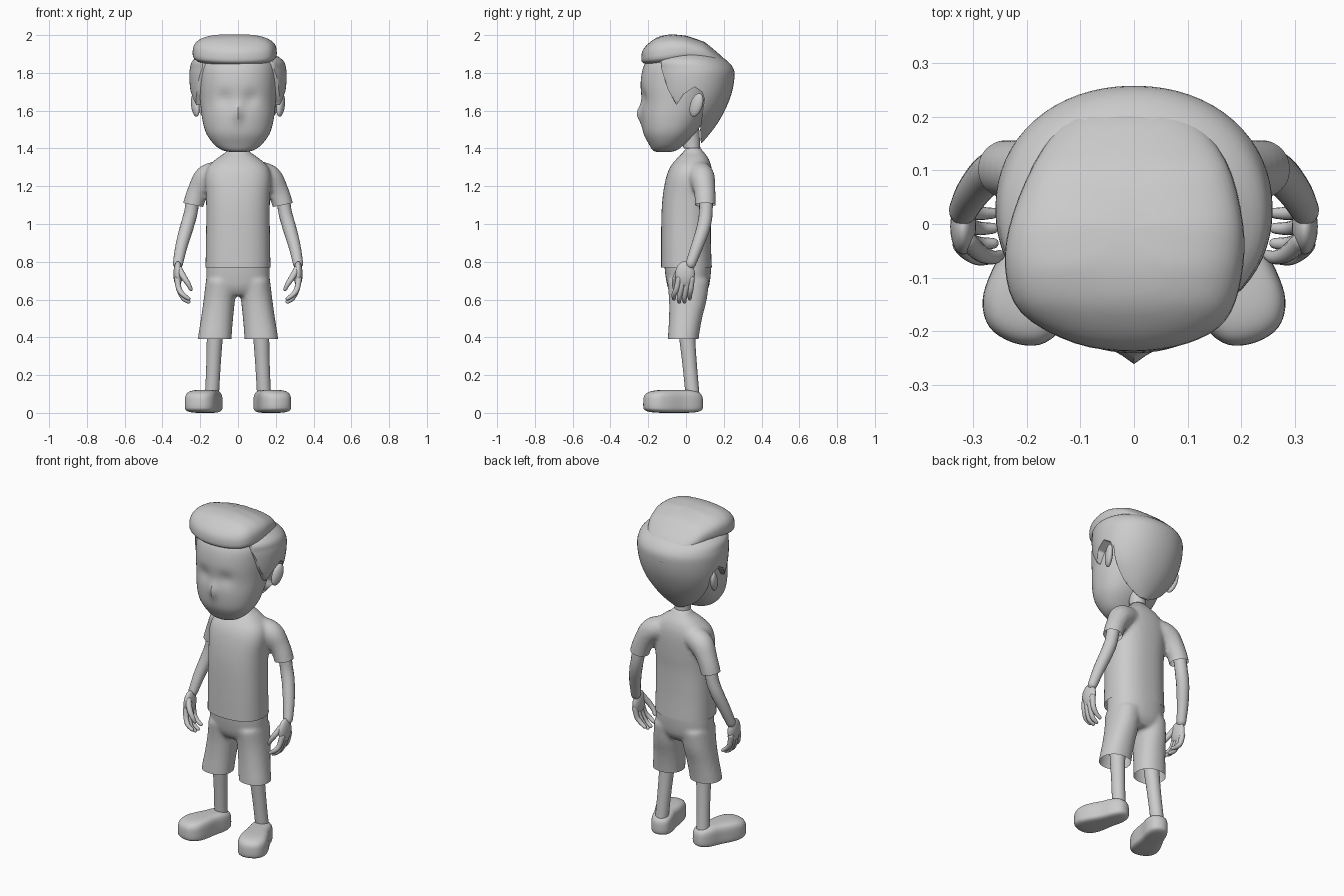
import bpy, bmesh, math
from mathutils import Vector, Matrix

if "Cube" in bpy.data.objects:
    bpy.data.objects.remove(bpy.data.objects["Cube"])

grey = bpy.data.materials.new("plain_grey")
grey.diffuse_color = (0.6, 0.6, 0.6, 1)
grey.use_nodes = True
grey.node_tree.nodes["Principled BSDF"].inputs["Base Color"].default_value = grey.diffuse_color


def spline(rows, k=5, closed=False):
    """Smooth curve through rows of numbers."""
    n, out = len(rows), []
    for i in range(n if closed else n - 1):
        pick = lambda j: rows[j % n] if closed else rows[max(0, min(n - 1, j))]
        a, b, c, d = (pick(i + j) for j in (-1, 0, 1, 2))
        for s in range(k):
            t = s / k
            out.append(tuple(0.5 * (2*q + (r-p)*t + (2*p-5*q+4*r-w)*t*t + (3*q-p-3*r+w)*t**3)
                             for p, q, r, w in zip(a, b, c, d)))
    return out if closed else out + [tuple(rows[-1])]


def lerp(table, v):
    """Piecewise linear lookup."""
    for (a, p), (b, q) in zip(table, table[1:]):
        if v <= b:
            return p + (q - p) * max(0, (v - a) / (b - a))
    return table[-1][1]


def skin(bm, rings):
    """Bridge rings of points and cap both ends."""
    vs = [[bm.verts.new(p) for p in r] for r in rings]
    n = len(vs[0])
    for a, b in zip(vs, vs[1:]):
        for i in range(n):
            bm.faces.new((a[i], a[(i+1) % n], b[(i+1) % n], b[i]))
    bm.faces.new(vs[0][::-1])
    bm.faces.new(vs[-1])


def body(bm, rows, n=2.3, count=48, side=1):
    """Stack of rounded sections; row = z, front y, back y, half width, centre x."""
    rings = []
    for z, y0, y1, rx, cx in spline(rows):
        ring = []
        for i in range(count):
            c, s = math.cos(math.tau*i/count), math.sin(math.tau*i/count)
            ring.append((side * (cx + rx * math.copysign(abs(c)**(2/n), c)),
                         (y0+y1)/2 + (y1-y0)/2 * math.copysign(abs(s)**(2/n), s), z))
        rings.append(ring)
    skin(bm, rings)


def tube(bm, rows, side=1, count=16):
    """Round-ended limb; row = x, y, z, radius."""
    pts = spline(rows)
    ps = [Vector(p[:3]) for p in pts]
    rings = []

    def add(p, t, r):
        q = t.to_track_quat('Z', 'Y')
        ring = [p + q @ Vector((r*math.cos(math.tau*i/count), r*math.sin(math.tau*i/count), 0))
                for i in range(count)]
        rings.append([(side*v.x, v.y, v.z) for v in ring])
    for i, p in enumerate(ps):
        t = (ps[min(i+1, len(ps)-1)] - ps[max(i-1, 0)]).normalized()
        r = pts[i][3]
        if i == 0:
            for a in (80, 55, 28):
                add(p - t*r*math.sin(math.radians(a)), t, r*math.cos(math.radians(a)))
        add(p, t, r)
    for a in (28, 55, 80):
        add(p + t*r*math.sin(math.radians(a)), t, r*math.cos(math.radians(a)))
    skin(bm, rings)


def dome(bm, outline, centre, low, high, mid=0.35, a=0.7, steps=12):
    """Cushion on a plan outline between a lower and an upper height curve."""
    rings = []
    for j in range(-steps, steps + 1):
        t = j / steps * math.radians(89)
        s, h = math.cos(t)**a, abs(math.sin(t))**a
        ring = []
        for x, y in outline:
            px, py = centre[0] + (x-centre[0])*s, centre[1] + (y-centre[1])*s
            lo, hi = lerp(low, py), lerp(high, py)
            m = lo + mid*(hi-lo)
            ring.append((px, py, m + h*((hi-m) if j > 0 else (lo-m))))
        rings.append(ring)
    skin(bm, rings)


def ball(bm, loc, radii, rot=Matrix()):
    m = Matrix.Translation(loc) @ rot @ Matrix.Diagonal((*radii, 1))
    bmesh.ops.create_uvsphere(bm, u_segments=24, v_segments=14, radius=1, matrix=m)


def finish(name, bm, mirror=False, angle=40):
    bmesh.ops.recalc_face_normals(bm, faces=bm.faces)
    me = bpy.data.meshes.new(name)
    bm.to_mesh(me)
    bm.free()
    ob = bpy.data.objects.new(name, me)
    bpy.context.collection.objects.link(ob)
    me.materials.append(grey)
    bpy.ops.object.select_all(action='DESELECT')
    ob.select_set(True)
    bpy.context.view_layer.objects.active = ob
    if mirror:
        ob.modifiers.new("mirror", 'MIRROR')
    bpy.ops.object.shade_smooth_by_angle(angle=math.radians(angle))
    return ob


def garment(name, bm, cuts, smooth):
    """Fuse overlapping volumes into one cloth, then open the hems."""
    ob = finish(name, bm)
    m = ob.modifiers.new("fuse", 'REMESH')
    m.mode, m.voxel_size, m.use_smooth_shade = 'VOXEL', 0.011, True
    m = ob.modifiers.new("relax", 'SMOOTH')
    m.iterations = smooth
    for m in list(ob.modifiers):
        bpy.ops.object.modifier_apply(modifier=m.name)
    bm = bmesh.new()
    bm.from_mesh(ob.data)
    for co, no, rule in cuts:
        fs = [f for f in bm.faces if rule(f.calc_center_median())]
        geom = fs + list({e for f in fs for e in f.edges}) + list({v for f in fs for v in f.verts})
        bmesh.ops.bisect_plane(bm, geom=geom, plane_co=co, plane_no=no, clear_outer=True)
    bm.to_mesh(ob.data)
    bm.free()


# head with a soft nose and eye hollows
bm = bmesh.new()
body(bm, [(1.38, -.15, -.09, .03, 0), (1.39, -.175, -.05, .08, 0), (1.42, -.195, -.01, .125, 0),
          (1.48, -.225, .05, .168, 0), (1.56, -.236, .10, .19, 0), (1.65, -.235, .14, .2, 0),
          (1.75, -.24, .17, .205, 0), (1.84, -.222, .17, .2, 0), (1.91, -.17, .13, .16, 0)], 2.2, 72)
for v in bm.verts:
    x, y, z = v.co
    if y < -.1:
        v.co.y -= .025 * math.exp(-(x/.022)**2 - ((z-1.585)/.045)**2)
        v.co.y += .014 * math.exp(-((abs(x)-.07)/.04)**2 - ((z-1.665)/.04)**2)
finish("head", bm)

bm = bmesh.new()
tube(bm, [(0, .03, 1.34, .047), (0, .03, 1.42, .045), (0, .02, 1.5, .05)], count=24)
finish("neck", bm)

# back and side hair, trimmed to a hairline seen from the side
bm = bmesh.new()
body(bm, [(1.43, -.04, .085, .06, 0), (1.47, -.08, .12, .12, 0), (1.53, -.13, .165, .175, 0),
          (1.6, -.17, .205, .222, 0), (1.68, -.19, .238, .247, 0), (1.76, -.2, .255, .257, 0),
          (1.82, -.2, .252, .255, 0), (1.87, -.19, .21, .235, 0), (1.92, -.1, .12, .15, 0)], 2.1, 64)
hair = finish("back_hair", bm)
bm = bmesh.new()
line = [(-.135, 1.95), (-.13, 1.82), (-.095, 1.71), (-.05, 1.63), (-.01, 1.69), (.045, 1.725),
        (.085, 1.70), (.098, 1.66), (.085, 1.58), (.075, 1.50), (.08, 1.40), (.35, 1.40), (.35, 1.95)]
skin(bm, [[(x, y, z) for y, z in line] for x in (-.4, .4)])
cutter = finish("hairline_cutter", bm)
cutter.hide_render = True
bpy.context.view_layer.objects.active = hair
m = hair.modifiers.new("hairline", 'BOOLEAN')
m.operation, m.object, m.solver = 'INTERSECT', cutter, 'EXACT'
bpy.ops.object.modifier_apply(modifier=m.name)
bpy.data.objects.remove(cutter)

# swept top hair
bm = bmesh.new()
plan = [(0, -.237), (.1, -.222), (.17, -.18), (.2, -.1), (.203, 0), (.17, .12), (.09, .22), (0, .257),
        (-.09, .23), (-.17, .14), (-.225, .02), (-.24, -.08), (-.21, -.165), (-.11, -.222)]
dome(bm, spline(plan, 4, True), (-.02, -.01),
     [(-.235, 1.825), (-.1, 1.84), (0, 1.86), (.1, 1.855), (.2, 1.80), (.25, 1.75)],
     [(-.235, 1.97), (-.15, 2.0), (-.08, 2.006), (0, 1.997), (.1, 1.965), (.2, 1.89), (.25, 1.81)])
finish("top_hair", bm, angle=60)

# ears
bm = bmesh.new()
ball(bm, (.226, .055, 1.63), (.02, .034, .065),
     Matrix.Rotation(math.radians(-22), 4, 'Z') @ Matrix.Rotation(math.radians(-20), 4, 'X'))
finish("ear", bm, True)

# shirt: trunk and sleeves fused
bm = bmesh.new()
body(bm, [(.72, -.132, .137, .172, 0), (.77, -.132, .137, .172, 0), (.9, -.132, .132, .17, 0),
          (1.05, -.13, .132, .168, 0), (1.15, -.123, .138, .17, 0), (1.24, -.107, .14, .175, 0),
          (1.30, -.085, .135, .16, 0), (1.345, -.05, .12, .115, 0), (1.38, -.015, .095, .065, 0),
          (1.405, .0, .075, .045, 0)], 2.4)
for s in (1, -1):
    tube(bm, [(.1, .07, 1.27, .065), (.165, .085, 1.245, .068), (.208, .098, 1.18, .058),
              (.235, .102, 1.11, .055), (.255, .102, 1.02, .054)], s, 24)
hems = [((0, 0, .77), (0, 0, -1), lambda c: c.z < .9)]
for s in (1, -1):
    hems.append(((s*.235, .1, 1.1), (s*.2, 0, -1), lambda c, s=s: s*c.x > .176 and c.z < 1.2))
garment("shirt", bm, hems, 6)

# shorts: hips and two wide legs fused
bm = bmesh.new()
body(bm, [(.62, -.07, .09, .09, 0), (.66, -.095, .118, .155, 0), (.72, -.108, .13, .168, 0),
          (.8, -.116, .134, .164, 0), (.84, -.116, .13, .16, 0)], 2.3)
for s in (1, -1):
    body(bm, [(.34, -.098, .064, .09, .126), (.4, -.096, .068, .089, .123), (.5, -.09, .085, .085, .111),
              (.6, -.09, .11, .083, .099), (.7, -.1, .122, .08, .09)], 2.2, 36, s)
garment("shorts", bm, [((0, 0, .39), (0, 0, -1), lambda c: c.z < .5)], 5)

# arms
bm = bmesh.new()
tube(bm, [(.235, .105, 1.16, .036), (.25, .105, 1.06, .036), (.272, .092, .98, .036),
          (.3, .058, .88, .032), (.318, .025, .79, .027)])
finish("arm", bm, True)

# hands: palm, four fingers, thumb
bm = bmesh.new()
ball(bm, (.318, -.005, .735), (.024, .052, .068))
for y0, y1, tip in ((-.038, -.064, .605), (-.016, -.036, .588), (.008, -.008, .588), (.03, .02, .605)):
    tube(bm, [(.322, y0, .71, .016), (.312, (y0+y1)/2, .655, .0145), (.29, y1, tip+.02, .013),
              (.262, y1, tip, .01)], count=12)
tube(bm, [(.312, -.03, .76, .018), (.285, -.055, .715, .016), (.262, -.062, .68, .013),
          (.25, -.058, .655, .01)], count=12)
finish("hand", bm, True)

# legs
bm = bmesh.new()
tube(bm, [(.115, .0, .58, .05), (.122, .005, .42, .043), (.13, .02, .25, .038), (.138, .035, .09, .037)], count=24)
finish("leg", bm, True)

# shoes, toes turned out
bm = bmesh.new()
half = [(0, -.175), (.05, -.162), (.078, -.12), (.08, -.06), (.066, .02), (.06, .09), (.04, .135), (0, .15)]
plan = half + [(-x, y) for x, y in half[-2:0:-1]]
rot = Matrix.Rotation(math.radians(19), 2)
plan = [tuple(rot @ Vector(p) + Vector((.169, -.055))) for p in spline(plan, 4, True)]
dome(bm, plan, (.165, -.06), [(-1, 0), (1, 0)], [(-1, .122), (1, .122)], .35, .5)
finish("shoe", bm, True, 60)
